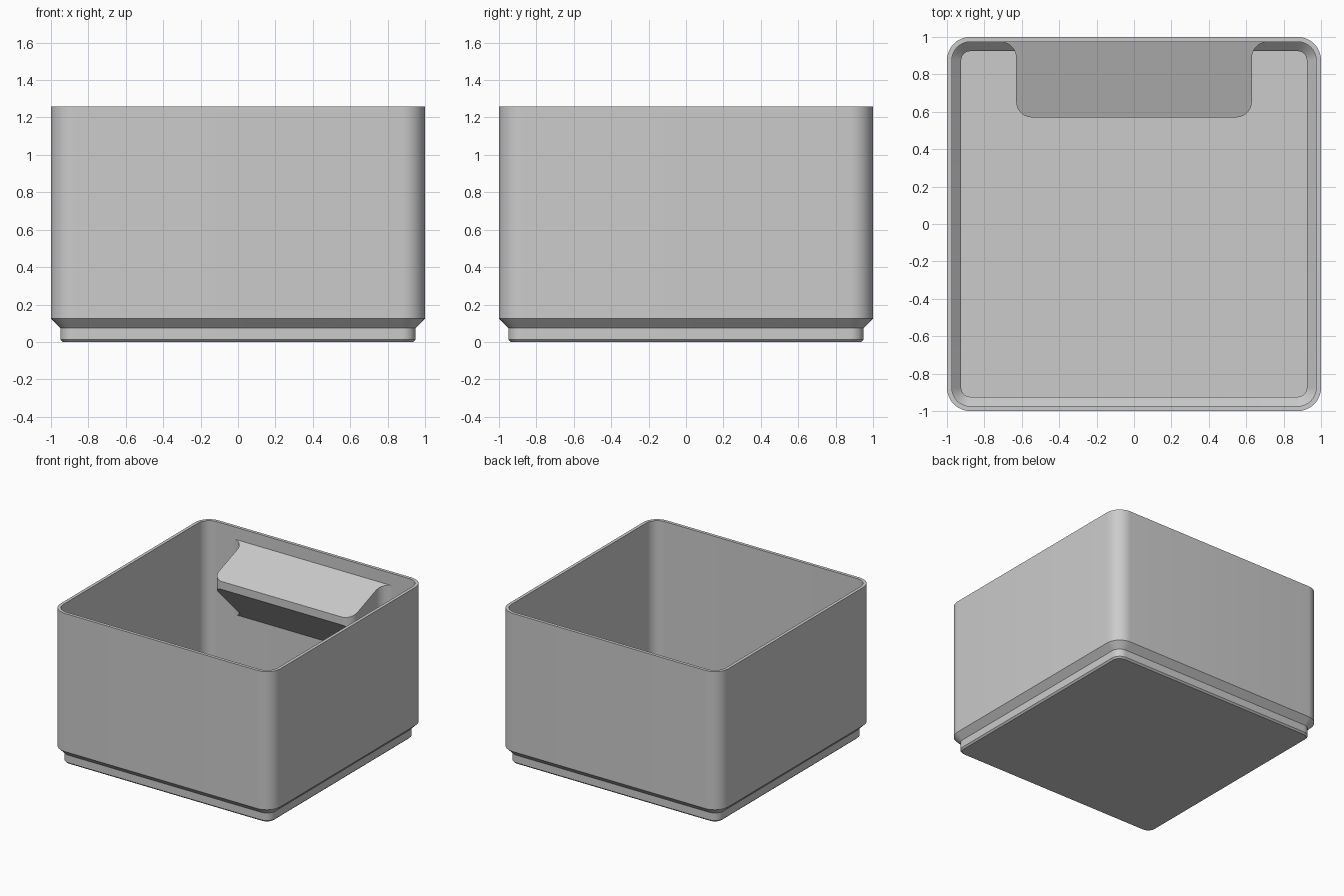
import bpy, bmesh
from math import sin, cos, pi, radians

if "Cube" in bpy.data.objects:
    bpy.data.objects.remove(bpy.data.objects["Cube"])

grey = bpy.data.materials.new("plain grey")
grey.use_nodes = True
colour = (0.6, 0.6, 0.6, 1)
grey.diffuse_color = colour
grey.node_tree.nodes["Principled BSDF"].inputs["Base Color"].default_value = colour

STEPS = 10


def arc(cx, cy, r, start, end):
    """Points along an arc, angles in quarter turns."""
    angles = [(start + (end - start) * i / STEPS) * pi / 2 for i in range(STEPS + 1)]
    return [(cx + r * cos(a), cy + r * sin(a)) for a in angles]


def rounded_square(half, radius, z):
    c = half - radius
    signs = [(1, 1), (-1, 1), (-1, -1), (1, -1)]
    return [(x, y, z) for q, (sx, sy) in enumerate(signs)
            for x, y in arc(sx * c, sy * c, radius, q, q + 1)]


def loft(name, rings):
    """Skin a stack of matching rings and cap both ends."""
    bm = bmesh.new()
    loops = [[bm.verts.new(p) for p in ring] for ring in rings]
    for a, b in zip(loops, loops[1:]):
        for i in range(len(a)):
            j = (i + 1) % len(a)
            bm.faces.new((a[i], a[j], b[j], b[i]))
    bm.faces.new(loops[0][::-1])
    bm.faces.new(loops[-1])
    bmesh.ops.recalc_face_normals(bm, faces=bm.faces)
    mesh = bpy.data.meshes.new(name)
    bm.to_mesh(mesh)
    bm.free()
    mesh.materials.append(grey)
    obj = bpy.data.objects.new(name, mesh)
    bpy.context.collection.objects.link(obj)
    bpy.ops.object.select_all(action='DESELECT')
    obj.select_set(True)
    bpy.context.view_layer.objects.active = obj
    bpy.ops.object.shade_smooth_by_angle(angle=radians(30))
    return obj


# Open box: up the outside, over the rim, down the inside to the floor
HEIGHT, CORNER, WALL = 1.26, 0.125, 0.026
profile = [(0.937, 0), (0.95, 0.013), (0.95, 0.075), (1, 0.125), (1, HEIGHT),
           (1 - WALL, HEIGHT), (1 - WALL, 0.136), (0.95 - WALL, 0.086),
           (0.95 - WALL, 0.03)]
loft("box", [rounded_square(h, CORNER - (1 - h), z) for h, z in profile])

# Label shelf: sloped top, 45 degree underside, flared where it meets the wall
HALF, FRONT, BACK, R = 0.63, 0.57, 1 - WALL, 0.085
right_half = (arc(HALF - R, FRONT + R, R, -1, 0)
              + arc(HALF + R, BACK - R, R, 2, 1)
              + [(HALF + R, BACK + 0.01)])
outline = right_half + [(-x, y) for x, y in reversed(right_half)]
underside = [(x, y, 0.945 - (y - FRONT)) for x, y in outline]
top = [(x, y, 1.01 + 0.37 * (y - FRONT)) for x, y in outline]
loft("label_shelf", [underside, top])
